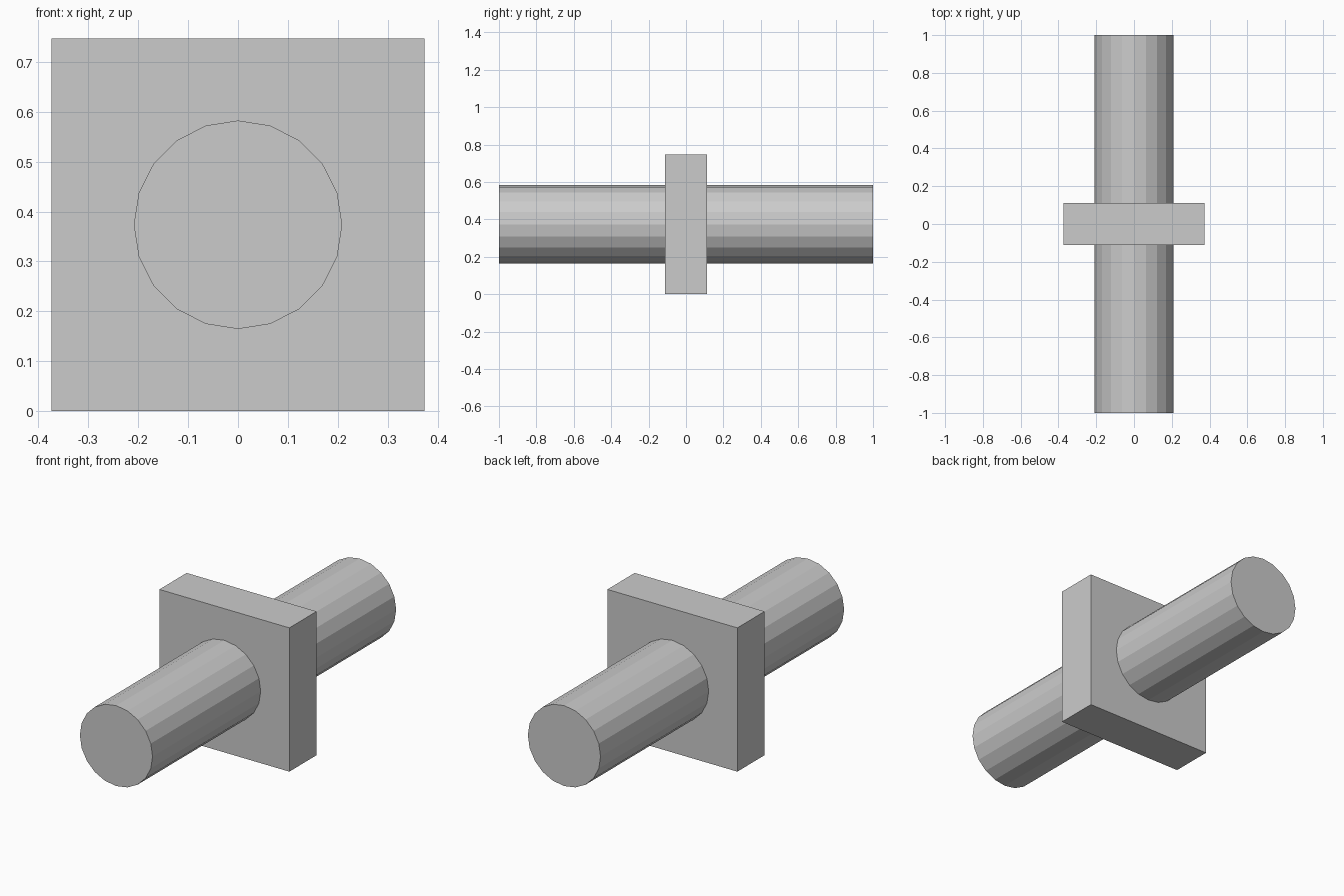
import bpy
from math import pi

cube = bpy.data.objects.get("Cube")
if cube:
    bpy.data.objects.remove(cube, do_unlink=True)

SIZE = 0.747
CENTRE = (0, 0, SIZE / 2)

grey = bpy.data.materials.new("light grey")
grey.use_nodes = True
colour = (0.6, 0.6, 0.6, 1)
grey.diffuse_color = colour
grey.node_tree.nodes["Principled BSDF"].inputs["Base Color"].default_value = colour


def finish(name):
    obj = bpy.context.object
    obj.name = name
    obj.data.materials.append(grey)
    return obj


# Square plate standing upright in the middle
bpy.ops.mesh.primitive_cube_add(size=1, location=CENTRE)
plate = finish("square_plate")
plate.scale = (SIZE, 0.224, SIZE)

# Faceted rod running front to back through the plate
bpy.ops.mesh.primitive_cylinder_add(
    vertices=20, radius=0.209, depth=2, location=CENTRE, rotation=(pi / 2, 0, 0))
finish("round_rod")
